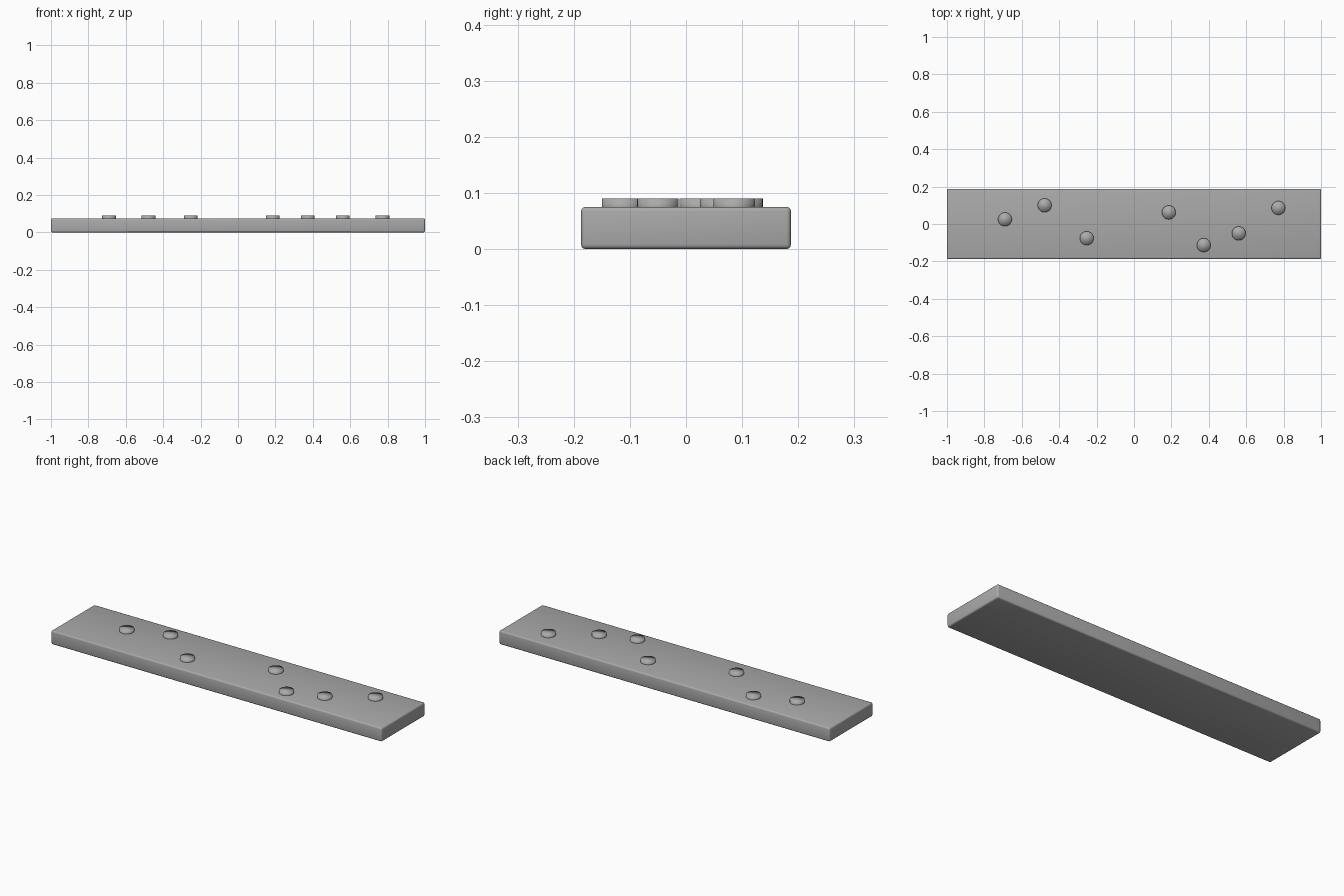
import bpy

if "Cube" in bpy.data.objects:
    bpy.data.objects.remove(bpy.data.objects["Cube"])

grey = bpy.data.materials.new("stone grey")
grey.diffuse_color = (0.4, 0.4, 0.4, 1)
grey.use_nodes = True
grey.node_tree.nodes["Principled BSDF"].inputs["Base Color"].default_value = grey.diffuse_color

LENGTH, DEPTH, HEIGHT = 2.0, 0.374, 0.075
STUD_TOP, STUD_RADIUS = 0.09, 0.037

# Slab with softly rounded edges
bpy.ops.mesh.primitive_cube_add(size=1, location=(0, 0, HEIGHT / 2))
slab = bpy.context.object
slab.name = "slab"
slab.scale = (LENGTH, DEPTH, HEIGHT)
bpy.ops.object.transform_apply(location=False, rotation=False, scale=True)
slab.data.materials.append(grey)
bevel = slab.modifiers.new("rounded edges", 'BEVEL')
bevel.width = 0.008
bevel.segments = 3
bpy.ops.object.modifier_apply(modifier=bevel.name)
bpy.ops.object.shade_smooth()

# Low round studs scattered over the top, with fully smooth shading
STUDS = [(-0.69, 0.025), (-0.478, 0.10), (-0.253, -0.076), (0.186, 0.062),
         (0.373, -0.113), (0.56, -0.05), (0.772, 0.086)]
base = HEIGHT - 0.015
for i, (x, y) in enumerate(STUDS):
    bpy.ops.mesh.primitive_cylinder_add(
        vertices=32, radius=STUD_RADIUS, depth=STUD_TOP - base,
        location=(x, y, (STUD_TOP + base) / 2))
    stud = bpy.context.object
    stud.name = f"stud_{i + 1}"
    stud.data.materials.append(grey)
    bpy.ops.object.shade_smooth()
